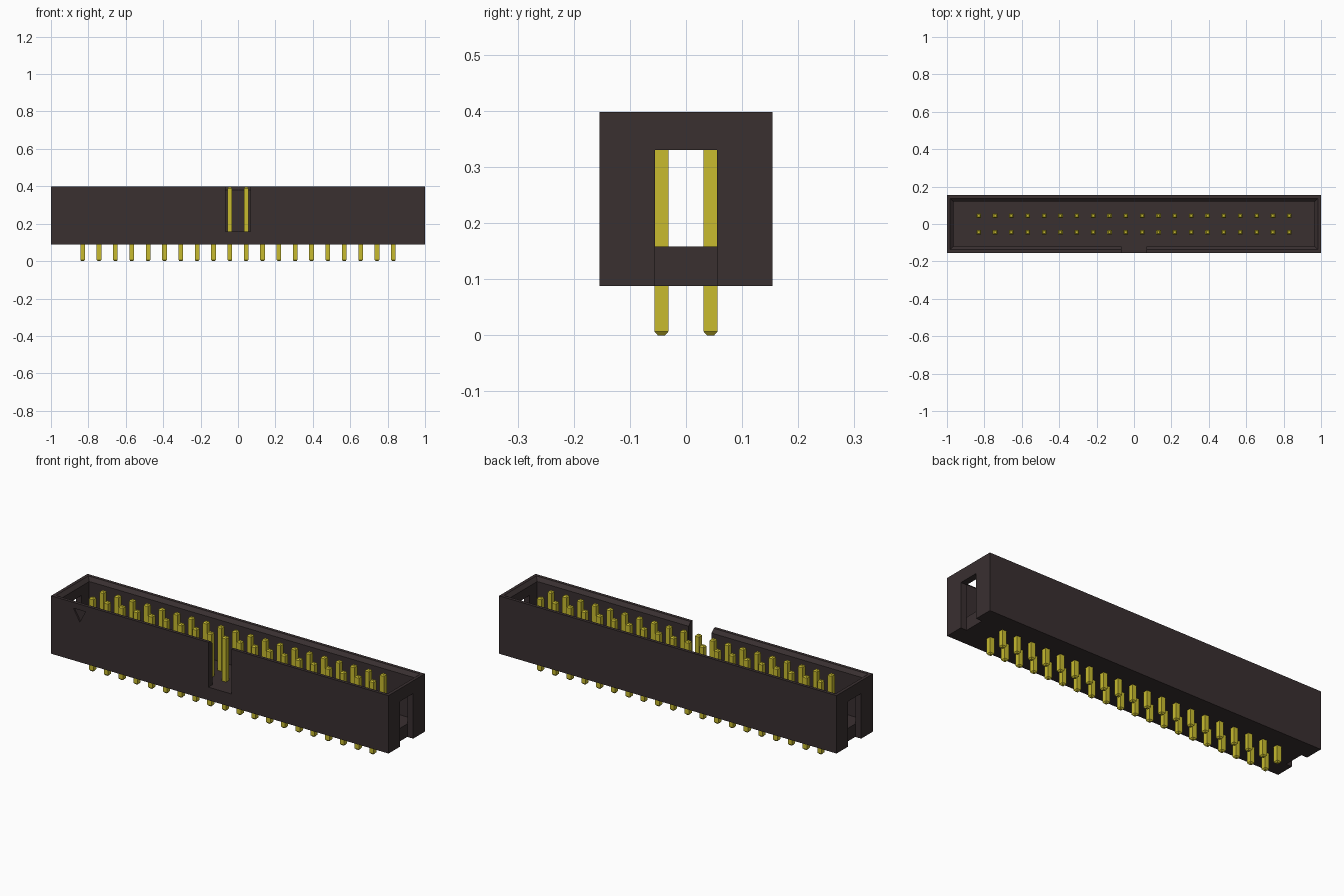
import bpy
import bmesh

if "Cube" in bpy.data.objects:
    bpy.data.objects.remove(bpy.data.objects["Cube"], do_unlink=True)

PITCH = 0.0874
COLUMNS = 20
BOTTOM, FLOOR, TOP = 0.088, 0.158, 0.398
HALF_Y = 0.154
WALL = 0.035


def material(name, rgb):
    mat = bpy.data.materials.new(name)
    mat.use_nodes = True
    mat.diffuse_color = (*rgb, 1)
    mat.node_tree.nodes["Principled BSDF"].inputs["Base Color"].default_value = (*rgb, 1)
    return mat


def add_stack(bm, rings, x=0, y=0):
    """Close a stack of rectangles given as (half width, half depth, height)."""
    loops = [[bm.verts.new((x + sx * hx, y + sy * hy, z))
              for sx, sy in ((-1, -1), (1, -1), (1, 1), (-1, 1))]
             for hx, hy, z in rings]
    bm.faces.new(loops[0][::-1])
    bm.faces.new(loops[-1])
    for low, high in zip(loops, loops[1:]):
        for i in range(4):
            j = (i + 1) % 4
            bm.faces.new((low[i], low[j], high[j], high[i]))


def make_object(name, bm, mat):
    bmesh.ops.recalc_face_normals(bm, faces=bm.faces)
    mesh = bpy.data.meshes.new(name)
    bm.to_mesh(mesh)
    bm.free()
    mesh.materials.append(mat)
    obj = bpy.data.objects.new(name, mesh)
    bpy.context.scene.collection.objects.link(obj)
    return obj


def stack(name, rings, mat, x=0, y=0):
    bm = bmesh.new()
    add_stack(bm, rings, x, y)
    return make_object(name, bm, mat)


def cut(target, cutter):
    cutter.hide_render = True
    mod = target.modifiers.new("cut", "BOOLEAN")
    mod.operation, mod.solver, mod.object = "DIFFERENCE", "EXACT", cutter
    bpy.context.view_layer.objects.active = target
    bpy.ops.object.modifier_apply(modifier=mod.name)
    bpy.data.objects.remove(cutter, do_unlink=True)


plastic = material("dark plastic", (0.041, 0.029, 0.030))
gold = material("gold metal", (0.58, 0.50, 0.028))

# Shroud block
shroud = stack("shroud", [(1, HALF_Y, BOTTOM), (1, HALF_Y, TOP)], plastic)

# Open cavity with a chamfered rim
inner_x, inner_y, rim = 1 - WALL, HALF_Y - WALL, 0.018
cut(shroud, stack("cavity_cutter", [
    (inner_x, inner_y, FLOOR), (inner_x, inner_y, TOP - rim),
    (inner_x + rim, inner_y + rim, TOP),
    (inner_x + rim, inner_y + rim, TOP + 0.1)], plastic))

# Key notch in the front wall
cut(shroud, stack("notch_cutter", [(0.068, 0.05, FLOOR), (0.068, 0.05, TOP + 0.1)],
                  plastic, y=-inner_y - 0.049))

# Slot in each end wall, continuing down past the floor
for side in (-1, 1):
    cut(shroud, stack("slot_cutter", [(0.05, 0.055, 0), (0.05, 0.055, 0.33)],
                      plastic, x=side * (inner_x + 0.05)))

# Engraved triangle marking the first pin
bm = bmesh.new()
corners = [bm.verts.new((x, -HALF_Y - 0.02, z))
           for x, z in ((-0.868, 0.367), (-0.83, 0.303), (-0.796, 0.367))]
face = bm.faces.new(corners)
new = bmesh.ops.extrude_face_region(bm, geom=[face])["geom"]
bmesh.ops.translate(bm, vec=(0, 0.028, 0),
                    verts=[v for v in new if isinstance(v, bmesh.types.BMVert)])
cut(shroud, make_object("mark_cutter", bm, plastic))

# Two rows of square pins with tapered tips
R, TIP, TAPER, PIN_TOP = 0.0125, 0.0065, 0.007, 0.395
for row, y in (("front", -PITCH / 2), ("back", PITCH / 2)):
    bm = bmesh.new()
    for i in range(COLUMNS):
        add_stack(bm, [(TIP, TIP, 0), (R, R, TAPER),
                       (R, R, PIN_TOP - TAPER), (TIP, TIP, PIN_TOP)],
                  x=(i - (COLUMNS - 1) / 2) * PITCH, y=y)
    make_object(row + "_pins", bm, gold)
